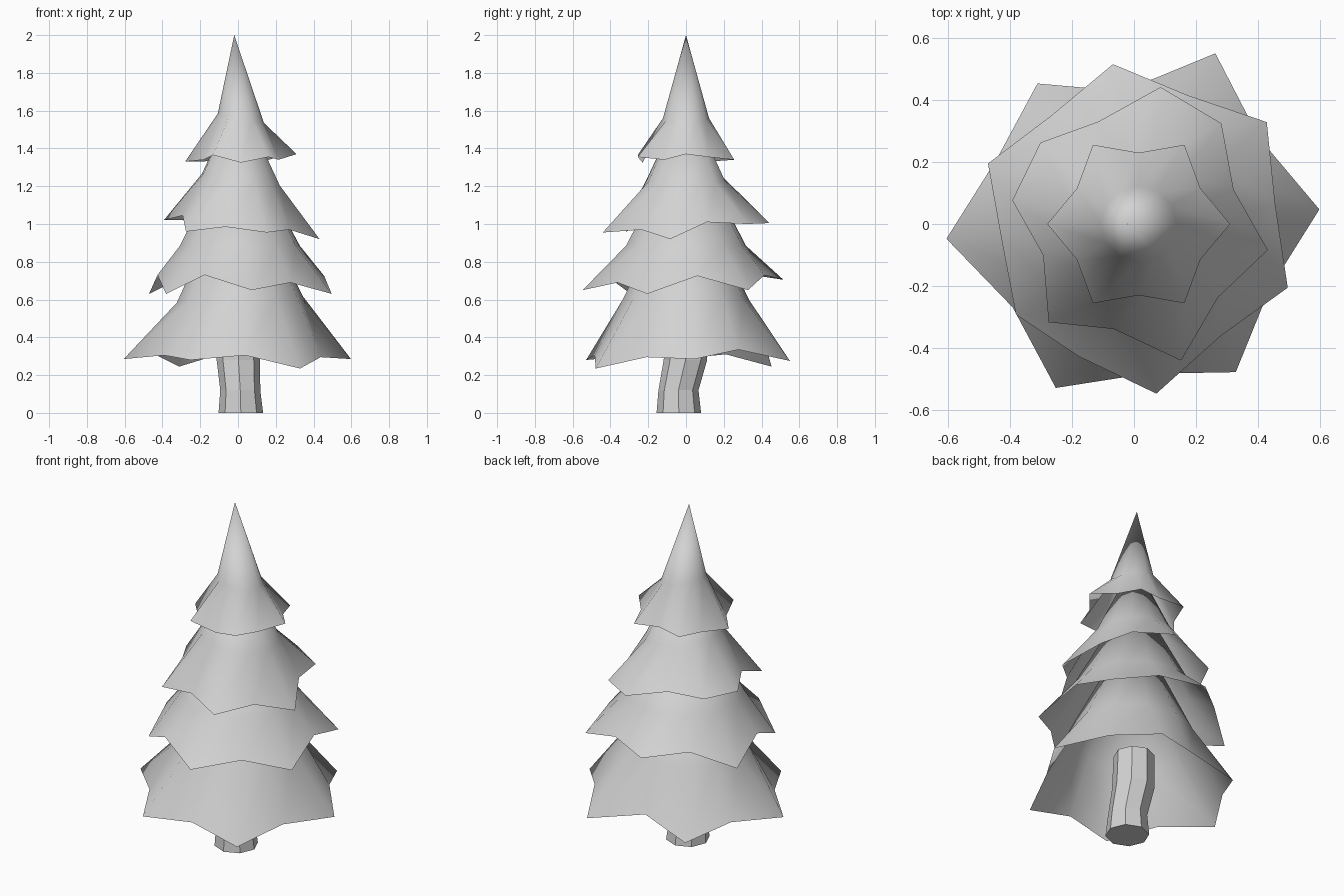
import bpy
import bmesh
from math import cos, sin, radians, tau

cube = bpy.data.objects.get("Cube")
if cube:
    bpy.data.objects.remove(cube, do_unlink=True)

grey = bpy.data.materials.new("plain grey")
grey.use_nodes = True
grey.diffuse_color = (0.65, 0.65, 0.65, 1)
grey.node_tree.nodes["Principled BSDF"].inputs["Base Color"].default_value = grey.diffuse_color


def finish(bm, name, smooth):
    bmesh.ops.recalc_face_normals(bm, faces=bm.faces)
    for face in bm.faces:
        face.smooth = smooth
    mesh = bpy.data.meshes.new(name)
    bm.to_mesh(mesh)
    bm.free()
    mesh.materials.append(grey)
    obj = bpy.data.objects.new(name, mesh)
    bpy.context.collection.objects.link(obj)
    return obj


def bridge(bm, low, high):
    count = len(low)
    for i in range(count):
        j = (i + 1) % count
        bm.faces.new((low[i], low[j], high[j], high[i]))


def branch_tier(name, start, radii, heights, mid, apex):
    """Open star-edged skirt: jagged hem, round middle ring, pointed top."""
    bm = bmesh.new()
    angles = [radians(start + 30 * i) for i in range(len(radii))]
    shift = mid["hem_x"]
    hem = [bm.verts.new((shift + r * cos(a), r * sin(a), z))
           for a, r, z in zip(angles, radii, heights)]
    r = mid["radius"]
    ring = [bm.verts.new((mid["x"] + r * cos(a), r * sin(a),
                          mid["z"] + mid["tilt"] * r * cos(a))) for a in angles]
    bridge(bm, hem, ring)
    tip = bm.verts.new(apex)
    for i in range(len(ring)):
        bm.faces.new((ring[i], ring[(i + 1) % len(ring)], tip))
    return finish(bm, name, True)


# Four overlapping branch tiers, from the ground up
branch_tier("bottom_branches", 4.5,
            [.6, .49, .61, .43, .55, .49, .607, .475, .586, .485, .58, .485],
            [.285, .335, .275, .33, .245, .31, .285, .305, .28, .305, .235, .295],
            dict(hem_x=0, x=.01, radius=.335, z=.6, tilt=.05), (0, 0, 1.3))
branch_tier("lower_branches", 37.5,
            [.54, .45, .52, .44, .51, .43, .48, .463, .552, .457, .537, .46],
            [.65, .73, .705, .73, .63, .73, .63, .73, .65, .69, .63, .725],
            dict(hem_x=0, x=.01, radius=.32, z=.885, tilt=0), (0, 0, 1.5))
branch_tier("upper_branches", 349,
            [.44, .34, .43, .45, .35, .4, .4, .31, .42, .345, .466, .36],
            [.92, 1.01, 1, 1.005, 1.04, 1.02, 1.02, 1.045, .96, .985, .955, .97],
            dict(hem_x=0, x=.015, radius=.21, z=1.235, tilt=-.15), (0, 0, 1.68))
branch_tier("top_branches", 0,
            [.295, .23] * 6,
            [1.37, 1.355, 1.34, 1.35, 1.34, 1.33, 1.33, 1.34, 1.365, 1.325, 1.355, 1.34],
            dict(hem_x=.015, x=.015, radius=.122, z=1.56, tilt=-.2), (-.02, 0, 2))

# Eight-sided trunk with a slight bend
bm = bmesh.new()
rings = []
for x, y, z, r in ((.015, -.038, 0, .118), (.012, -.04, .12, .106),
                   (.002, -.003, .28, .115), (0, 0, .48, .11)):
    rings.append([bm.verts.new((x + r * cos(tau * i / 8), y + r * sin(tau * i / 8), z))
                  for i in range(8)])
for low, high in zip(rings, rings[1:]):
    bridge(bm, low, high)
bm.faces.new(rings[0][::-1])
bm.faces.new(rings[-1])
finish(bm, "trunk", False)
